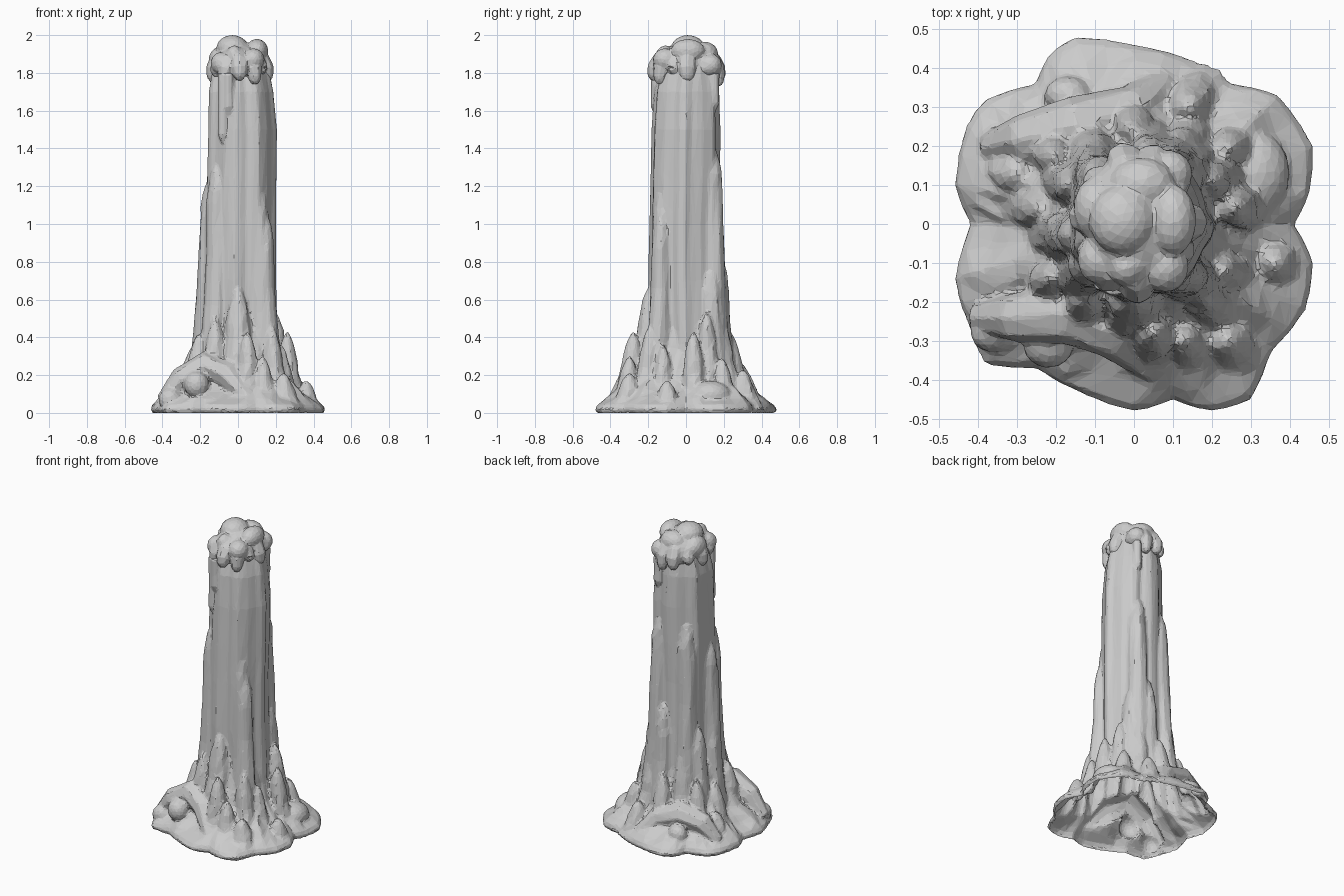
import bpy, bmesh, math, random
from mathutils import Vector

random.seed(4)
cube = bpy.data.objects.get("Cube")
if cube:
    bpy.data.objects.remove(cube)

wax = bpy.data.materials.new("pale grey")
wax.use_nodes = True
wax.diffuse_color = (0.6, 0.6, 0.6, 1)
wax.node_tree.nodes["Principled BSDF"].inputs["Base Color"].default_value = wax.diffuse_color
wax.node_tree.nodes["Principled BSDF"].inputs["Roughness"].default_value = 0.8


def loft(name, rings):
    """Skin a list of equally long point rings into a closed solid."""
    bm = bmesh.new()
    loops = [[bm.verts.new(p) for p in ring] for ring in rings]
    n = len(loops[0])
    for a, b in zip(loops, loops[1:]):
        for i in range(n):
            j = (i + 1) % n
            bm.faces.new((a[i], a[j], b[j], b[i]))
    bm.faces.new(loops[-1])
    bm.faces.new(loops[0][::-1])
    bmesh.ops.recalc_face_normals(bm, faces=bm.faces)
    mesh = bpy.data.meshes.new(name)
    bm.to_mesh(mesh)
    bm.free()
    obj = bpy.data.objects.new(name, mesh)
    bpy.context.collection.objects.link(obj)
    return obj


def jitter(amount):
    return 1 + random.uniform(-amount, amount)


def spire(name, x, y, top, r, flare, sides=10):
    """Rib with a rounded tip, spreading outward at its foot."""
    out = Vector((x, y)).normalized()
    dome = min(0.6 * top, 4 * r)
    levels = [(0.02 + (top - dome - 0.02) * k / 4, 1.35 - 0.0875 * k) for k in range(4)]
    levels += [(top - dome * (1 - u), max(0.1, (1 - u ** 1.7) ** 0.6)) for u in (0, .3, .55, .75, .9, 1)]
    rings = []
    for z, width in levels:
        c = Vector((x, y)) + out * flare * (1 - z / top) ** 2.5
        ring = []
        for i in range(sides):
            a = math.tau * i / sides
            w = r * width * jitter(0.1)
            ring.append((c.x + w * math.cos(a), c.y + w * math.sin(a), z))
        rings.append(ring)
    return loft(name, rings)


def tube(name, path, radii, ref=None, sides=8):
    """Round strand along a path; ref is a direction the path never follows."""
    pts = [Vector(p) for p in path]
    rings = []
    for i, (p, r) in enumerate(zip(pts, radii)):
        d = (pts[min(i + 1, len(pts) - 1)] - pts[max(i - 1, 0)]).normalized()
        side = d.cross(ref or Vector((-p.y, p.x, 0))).normalized()
        up = side.cross(d)
        rings.append([p + r * (math.cos(a) * up + math.sin(a) * side)
                      for a in (math.tau * k / sides for k in range(sides))])
    return loft(name, rings)


def blob(name, loc, scale):
    bpy.ops.mesh.primitive_ico_sphere_add(subdivisions=3, radius=1, location=loc)
    obj = bpy.context.object
    obj.name = name
    obj.scale = scale
    return obj


def melt(name, parts, voxel, ratio):
    """Fuse parts into one faceted skin."""
    bpy.ops.object.select_all(action='DESELECT')
    for p in parts:
        p.select_set(True)
    obj = parts[0]
    bpy.context.view_layer.objects.active = obj
    bpy.ops.object.join()
    obj.name = name
    fuse = obj.modifiers.new("fuse", 'REMESH')
    fuse.mode = 'VOXEL'
    fuse.voxel_size = voxel
    facet = obj.modifiers.new("facet", 'DECIMATE')
    facet.ratio = ratio
    for m in (fuse, facet):
        bpy.ops.object.modifier_apply(modifier=m.name)
    obj.data.materials.clear()
    obj.data.materials.append(wax)
    for p in obj.data.polygons:
        p.use_smooth = False
        p.material_index = 0
    return obj


# Fluted column
rings = []
N = 36
for z, cx, cy, r in ((0.1, .01, 0, .19), (.4, .01, 0, .188), (.7, .01, -.01, .184), (1, .012, -.01, .18),
                     (1.25, .015, -.005, .18), (1.5, .018, 0, .178), (1.7, .012, .003, .168),
                     (1.85, .01, .01, .14)):
    ring = []
    for i in range(N):
        a = math.tau * i / N
        rr = r * (1 + .045 * math.cos(7 * a + .3 * z) + .025 * math.cos(12 * a + 1)) * jitter(.012)
        ring.append((cx + rr * math.cos(a), cy + rr * math.sin(a), z))
    rings.append(ring)
body = [loft("column", rings)]

# Lobed spreading base
outline = [(.45, .08), (.46, .2), (.37, .33), (.25, .36), (.15, .42), (0, .46), (-.15, .48),
           (-.22, .43), (-.25, .36), (-.38, .32), (-.43, .25), (-.46, .1), (-.42, 0), (-.46, -.14),
           (-.42, -.27), (-.38, -.36), (-.25, -.37), (-.12, -.44), (0, -.48), (.1, -.45), (.2, -.48),
           (.3, -.45), (.35, -.33), (.44, -.22), (.46, -.1), (.41, 0)]
fine = []
for i, p in enumerate(outline):
    q = outline[(i + 1) % len(outline)]
    fine += [p, ((p[0] + q[0]) * .505, (p[1] + q[1]) * .505)]
rings = []
for s, z, wob in ((.985, 0, 0), (1.005, .02, 0), (.975, .045, .01), (.87, .08, .05), (.75, .12, .07),
                  (.63, .17, .07), (.53, .24, .05), (.45, .34, .04), (.38, .48, .02)):
    ring = []
    for x, y in fine:
        k = s * jitter(wob * .6) * (1 + wob * math.sin(9 * math.atan2(y, x) + 1))
        ring.append((x * k, y * k, z * jitter(wob)))
    rings.append(ring)
body.append(loft("base_skirt", rings))

# Ribs climbing the column, tall to short
ribs = [(.09, .135, 1.43, .058, .05), (-.09, .12, 1.4, .058, .06), (-.11, -.105, 1.33, .056, .06),
        (-.145, -.03, 1.25, .055, .06), (.11, -.125, 1.24, .05, .05), (.14, -.13, 1.07, .05, .06),
        (.04, .175, .85, .05, .07), (.13, .13, .79, .055, .08), (-.18, -.02, .75, .048, .07),
        (-.16, .1, .72, .05, .08), (0, -.19, .67, .07, .09), (-.1, .17, .62, .055, .09),
        (.2, .11, .53, .05, .08), (.12, .19, .49, .055, .09), (-.12, -.19, .5, .06, .08),
        (.26, .04, .43, .055, .05), (.05, -.28, .43, .06, .07), (-.21, -.14, .42, .055, .08),
        (.18, -.19, .46, .055, .09), (-.2, .17, .4, .055, .1), (0, .24, .42, .055, .1),
        (-.24, .04, .35, .06, .09), (.23, -.12, .36, .05, .08), (.13, -.3, .3, .055, .08),
        (.24, .19, .29, .055, .08), (.24, -.3, .21, .06, .06), (.36, -.1, .17, .055, .03),
        (-.3, .13, .21, .07, .05), (.14, .3, .23, .06, .06)]
for i, rib in enumerate(ribs):
    body.append(spire("rib_%02d" % (i + 1), *rib))

# Arched ridges and knobs pooled on the base
Z = Vector((0, 0, 1))
bulge = [.04, .065, .08, .07, .04]
body += [
    tube("front_ridge", [(-.4, -.24, .06), (-.3, -.24, .18), (-.17, -.23, .25), (-.05, -.28, .2),
                         (.05, -.37, .08)], bulge, Z),
    tube("back_ridge", [(-.37, .2, .06), (-.28, .22, .16), (-.15, .25, .2), (0, .29, .15),
                        (.08, .36, .06)], bulge, Z),
    blob("left_mound", (.31, .13, .09), (.09, .11, .08)),
    blob("front_knob", (-.22, -.31, .15), (.065, .06, .07)),
    blob("corner_knob", (-.36, -.28, .07), (.06, .05, .06)),
    blob("back_knob", (-.17, .33, .1), (.06, .05, .06))]

# Long runs down the shaft
for i, (x, y, top, end) in enumerate([(-.08, -.148, 1.8, 1.43), (-.05, -.16, 1.8, 1.58),
                                      (.1, .15, 1.8, 1.6)]):
    body.append(tube("run_%d" % (i + 1), [(x, y, top), (x, y, (top + end) / 2), (x, y, end + .04),
                                          (x, y, end)], [.028, .026, .028, .01]))
shaft = melt("shaft_and_base", body, .011, .12)

# Leave the base open underneath
bm = bmesh.new()
bm.from_mesh(shaft.data)
floor = [f for f in bm.faces if f.normal.z < -.8 and f.calc_center_median().z < .015]
bmesh.ops.delete(bm, geom=floor, context='FACES')
bm.to_mesh(shaft.data)
bm.free()

# Strands running over the rim and hanging as drips
crown = []
drips = [(0, 1.75, .046), (40, 1.79, .036), (72, 1.73, .04), (105, 1.75, .042), (140, 1.78, .036),
         (175, 1.75, .042), (208, 1.78, .036), (236, 1.74, .04), (270, 1.76, .042),
         (305, 1.74, .04), (333, 1.8, .032)]
for i, (deg, end, r) in enumerate(drips):
    c, s = math.cos(math.radians(deg)), math.sin(math.radians(deg))
    profile = [(.04, 1.91), (.09, 1.895), (.13, 1.86), (.152, 1.82), (.158, (1.82 + end) / 2),
               (.158, end + .02), (.157, end)]
    path = [(.008 + q * c * 0.88, .005 + q * s * 1.1, z) for q, z in profile]
    crown.append(tube("drip_%02d" % (i + 1), path, [r * k for k in (.8, 1.05, 1.15, 1.1, .9, .75, .4)]))

# Lumps heaped on top
crown.append(blob("crown_dome", (.005, .01, 1.84), (.14, .175, .12)))
lumps = [(-.03, .01, 1.93, .085, .09, .07), (.1, .01, 1.915, .06, .09, .065),
         (.02, .1, 1.9, .085, .07, .065), (-.1, .04, 1.87, .055, .08, .065),
         (-.02, -.11, 1.89, .045, .05, .055), (.08, -.11, 1.87, .06, .065, .06),
         (-.09, -.09, 1.85, .055, .065, .06), (.09, .13, 1.84, .06, .06, .06)]
for i, lump in enumerate(lumps):
    crown.append(blob("crown_lump_%d" % (i + 1), lump[:3], lump[3:]))
melt("crown", crown, .009, .14)
